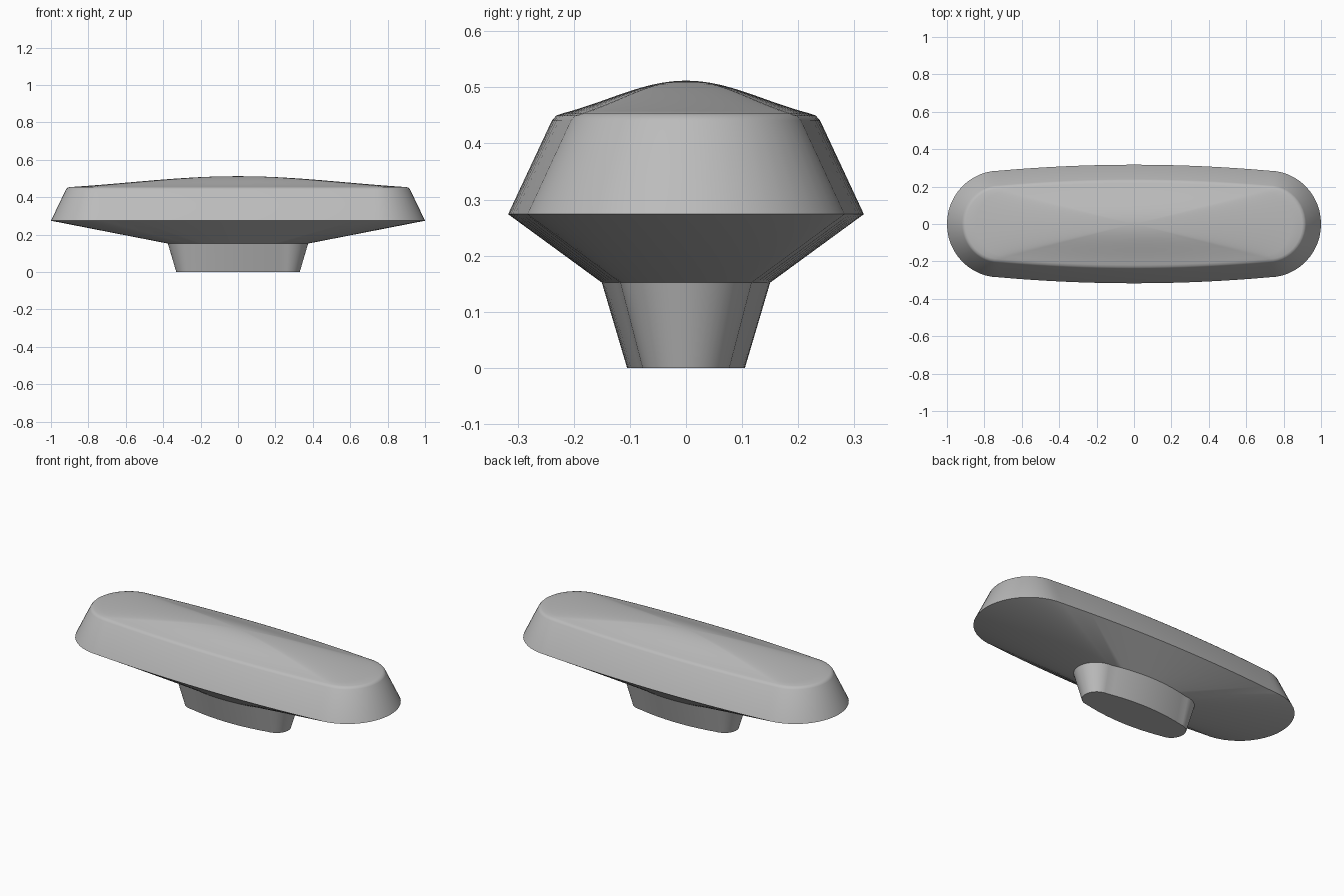
import bpy, bmesh, math

cube = bpy.data.objects.get("Cube")
if cube:
    bpy.data.objects.remove(cube, do_unlink=True)

gray = bpy.data.materials.new("plain_gray")
gray.use_nodes = True
COLOR = (0.5, 0.5, 0.5, 1)
gray.diffuse_color = COLOR
gray.node_tree.nodes["Principled BSDF"].inputs["Base Color"].default_value = COLOR

SIDE, END = 16, 24


def outline(c, e, r, b, z):
    """Rounded bar: bowed long sides (half length c, bow b), elliptic ends (e by r)."""
    half = []
    for i in range(END):
        a = -math.pi / 2 + math.pi * i / END
        half.append((c + e * math.cos(a), r * math.sin(a)))
    for i in range(SIDE):
        x = c - 2 * c * i / SIDE
        half.append((x, r + b * (1 - (x / c) ** 2)))
    return [(s * x, s * y, z) for s in (1, -1) for x, y in half]


def loft(name, rings, apex=None):
    bm = bmesh.new()
    loops = [[bm.verts.new(p) for p in ring] for ring in rings]
    n = len(loops[0])
    for low, high in zip(loops, loops[1:]):
        for i in range(n):
            j = (i + 1) % n
            bm.faces.new((low[i], low[j], high[j], high[i]))
    bm.faces.new(loops[0][::-1])
    if apex:
        tip = bm.verts.new(apex)
        for i in range(n):
            bm.faces.new((loops[-1][i], loops[-1][(i + 1) % n], tip))
    else:
        bm.faces.new(loops[-1])
    bmesh.ops.recalc_face_normals(bm, faces=bm.faces)
    mesh = bpy.data.meshes.new(name)
    bm.to_mesh(mesh)
    bm.free()
    mesh.materials.append(gray)
    obj = bpy.data.objects.new(name, mesh)
    bpy.context.collection.objects.link(obj)
    bpy.ops.object.select_all(action='DESELECT')
    obj.select_set(True)
    bpy.context.view_layer.objects.active = obj
    bpy.ops.object.shade_smooth_by_angle(angle=math.radians(30))
    return obj


# Foot: tapered block
loft("foot", [outline(0.25, 0.08, 0.078, 0.027, 0),
              outline(0.25, 0.125, 0.118, 0.032, 0.152)])

# Cap: flared underside, leaning wall, softened rim
rings = [outline(0.25, 0.125, 0.118, 0.032, 0.152),
         outline(0.72, 0.28, 0.285, 0.032, 0.274),
         outline(0.72, 0.2, 0.207, 0.032, 0.441),
         outline(0.72, 0.192, 0.199, 0.032, 0.45)]

# Domed top: shrinking rings rising to the apex
STEPS = 16
for k in range(STEPS):
    t = 1 - k / STEPS
    rise = ((1 + math.cos(math.pi * t)) / 2 + 1 - t * t) / 2
    rings.append([(x * t, y * t, z) for x, y, z in
                  outline(0.72, 0.18, 0.187, 0.032, 0.454 + 0.058 * rise)])
loft("cap", rings, apex=(0, 0, 0.512))
